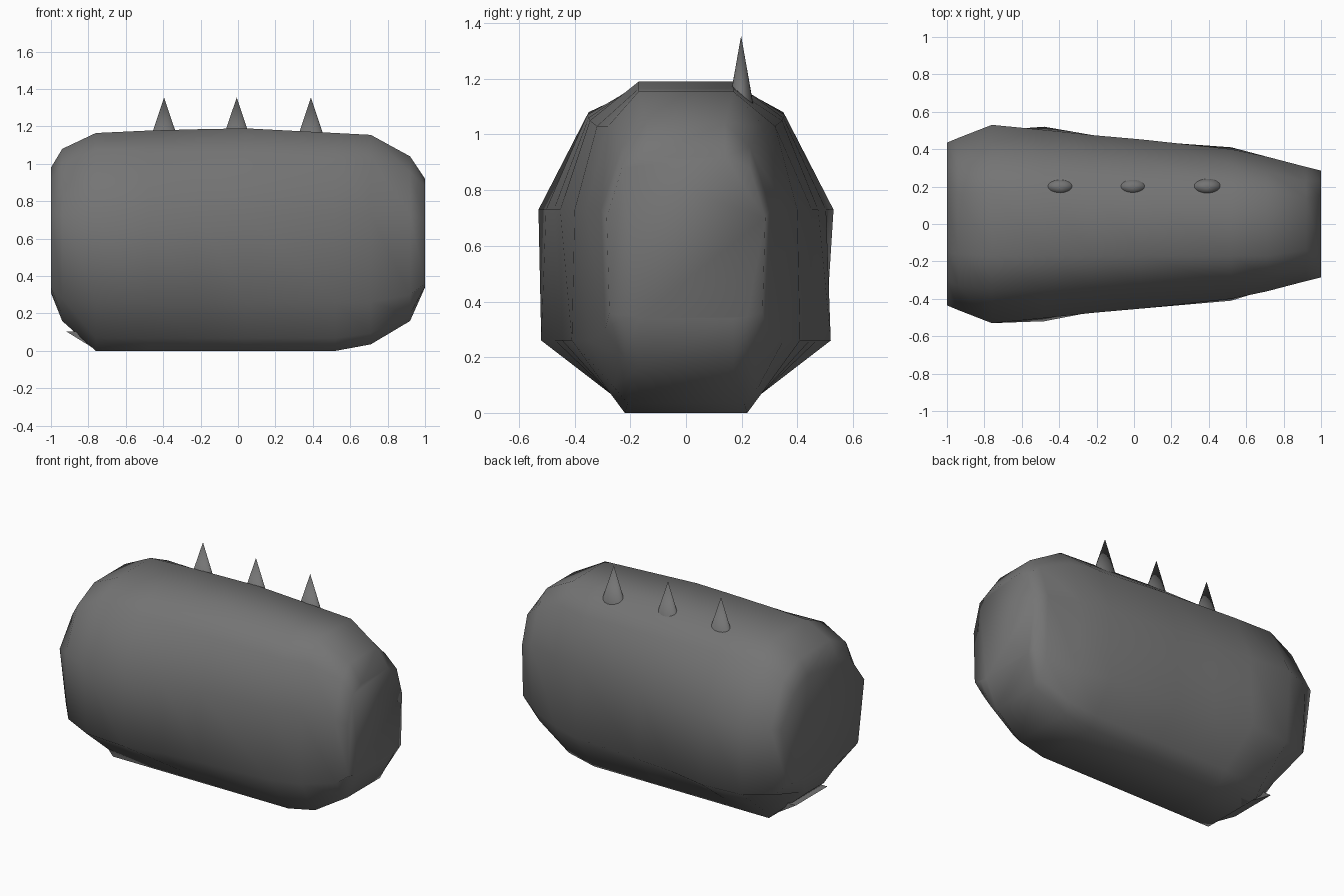
import bpy, bmesh

if "Cube" in bpy.data.objects:
    bpy.data.objects.remove(bpy.data.objects["Cube"])

grey = bpy.data.materials.new("dark_grey")
grey.diffuse_color = (.175, .175, .175, 1)
grey.use_nodes = True
grey.node_tree.nodes["Principled BSDF"].inputs["Base Color"].default_value = grey.diffuse_color


def make_object(name, bm, angle=1.0):
    bmesh.ops.recalc_face_normals(bm, faces=bm.faces)
    mesh = bpy.data.meshes.new(name)
    bm.to_mesh(mesh)
    bm.free()
    mesh.materials.append(grey)
    ob = bpy.data.objects.new(name, mesh)
    bpy.context.collection.objects.link(ob)
    bpy.ops.object.select_all(action='DESELECT')
    ob.select_set(True)
    bpy.context.view_layer.objects.active = ob
    bpy.ops.object.shade_smooth_by_angle(angle=angle)
    return ob


# Body: half cross-sections lofted along x, each bottom, lower side, upper side, shoulder, top
# x, then (y, z) of those five points
sections = [
    (-1.00, (.20, .31), (.37, .34), (.435, .73), (.30, .91), (.15, .98)),
    (-0.94, (.10, .16), (.43, .28), (.46, .73), (.33, 1.0), (.16, 1.08)),
    (-0.76, (.22, 0), (.50, .26), (.53, .73), (.35, 1.08), (.17, 1.165)),
    (-0.48, (.22, 0), (.52, .26), (.503, .73), (.355, 1.07), (.17, 1.178)),
    (-0.22, (.22, 0), (.47, .26), (.475, .73), (.35, 1.06), (.17, 1.185)),
    (0.04, (.22, 0), (.445, .26), (.452, .73), (.345, 1.05), (.17, 1.19)),
    (0.52, (.22, 0), (.41, .26), (.40, .73), (.32, 1.03), (.17, 1.165)),
    (0.71, (.21, .035), (.35, .26), (.36, .73), (.28, 1.03), (.17, 1.155)),
    (0.92, (.17, .16), (.29, .30), (.305, .73), (.23, .955), (.14, 1.04)),
    (1.00, (.17, .34), (.275, .36), (.285, .70), (.23, .88), (.14, .92)),
]
bm = bmesh.new()
rings = []
for x, bottom, lower, *upper in sections:
    # small chamfer between bottom and lower side
    chamfer = (bottom[0] + .05, bottom[1] + .26 * (lower[1] - bottom[1]))
    half = [bottom, chamfer, lower] + upper
    loop = half + [(-y, z) for y, z in reversed(half)]
    rings.append([bm.verts.new((x, y, z)) for y, z in loop])
for a, b in zip(rings, rings[1:]):
    n = len(a)
    for i in range(n):
        j = (i + 1) % n
        bm.faces.new((a[i], a[j], b[j], b[i]))
bm.faces.new(rings[0])
bm.faces.new(rings[-1])
make_object("body", bm, 1.8)

# Flat lip under the wide end
bm = bmesh.new()
profile = [(-.92, .105), (-.75, 0), (-.55, 0), (-.60, .10)]
sides = [[bm.verts.new((x, y, z)) for x, z in profile] for y in (-.165, .165)]
for i in range(4):
    j = (i + 1) % 4
    bm.faces.new((sides[0][i], sides[0][j], sides[1][j], sides[1][i]))
for s in sides:
    bm.faces.new(s)
make_object("lower_lip", bm, 0.3)

# Row of three spikes behind the top ridge
for k, x in enumerate((-.395, -.007, .39)):
    bm = bmesh.new()
    bmesh.ops.create_cone(bm, cap_ends=True, segments=24, radius1=.092,
                          radius2=0, depth=.275)
    bmesh.ops.scale(bm, vec=(1, .53, 1), verts=bm.verts)
    bmesh.ops.translate(bm, vec=(x, .198, 1.2175), verts=bm.verts)
    make_object(f"spike_{k + 1}", bm)
